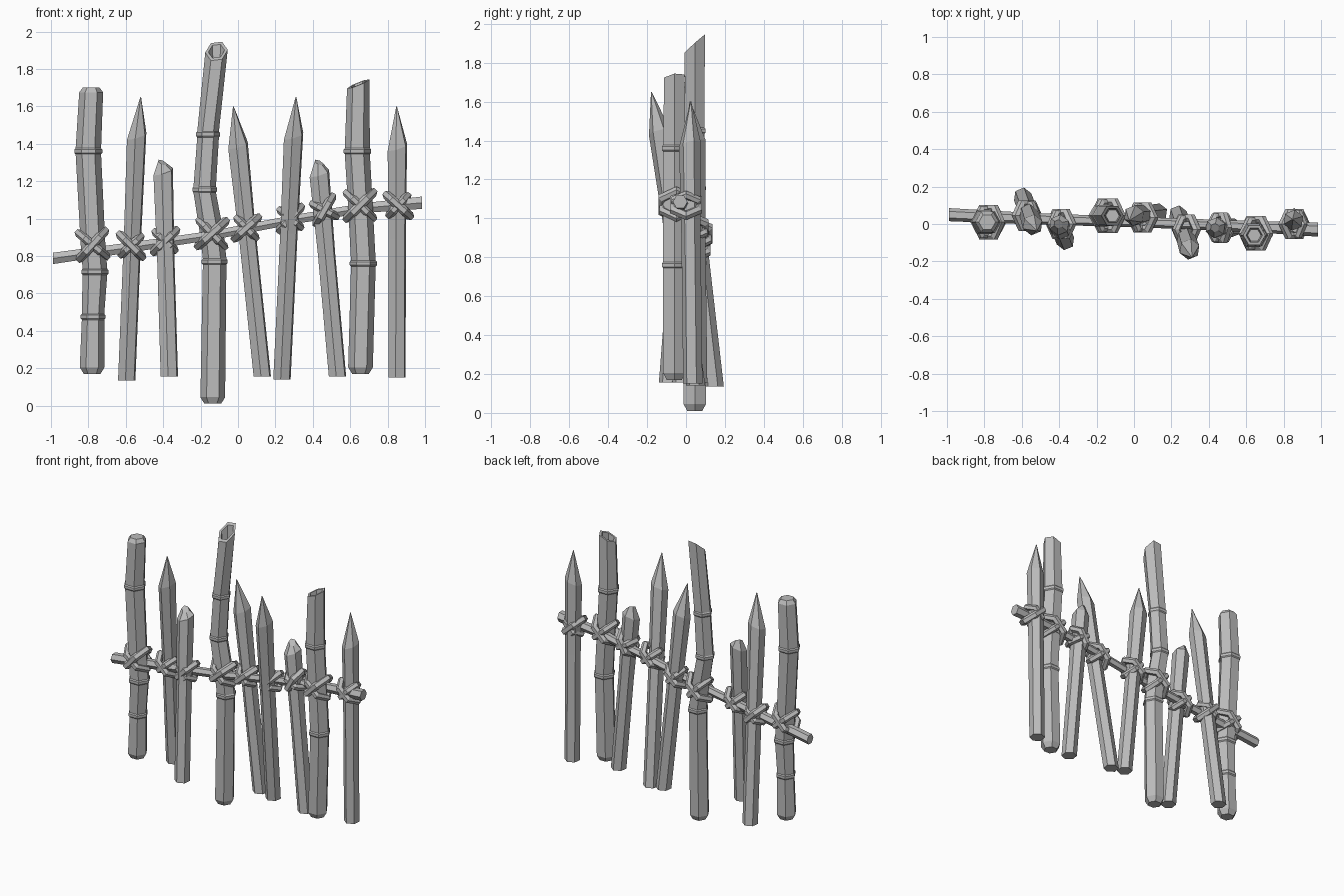
import bpy, bmesh, math
from mathutils import Vector

cube = bpy.data.objects.get("Cube")
if cube:
    bpy.data.objects.remove(cube, do_unlink=True)

grey = bpy.data.materials.new("plain grey")
grey.use_nodes = True
colour = (0.5, 0.5, 0.5, 1)
grey.diffuse_color = colour
bsdf = next(n for n in grey.node_tree.nodes if n.type == 'BSDF_PRINCIPLED')
bsdf.inputs["Base Color"].default_value = colour

X, Y, Z = Vector((1, 0, 0)), Vector((0, 1, 0)), Vector((0, 0, 1))


def ring(centre, radius, u=X, v=Y, sides=6, phase=0.0, tilt=(0, 0)):
    """Points of one cross-section; tilt shears it upwards along x and y."""
    pts = []
    for i in range(sides):
        a = phase + math.tau * i / sides
        d = (u * math.cos(a) + v * math.sin(a)) * radius
        pts.append(Vector(centre) + d + Z * (d.x * tilt[0] + d.y * tilt[1]))
    return pts


def skin(name, rings, closed=False):
    """Bridge successive rings with quads, then cap or close the ends."""
    bm = bmesh.new()
    loops = [[bm.verts.new(p) for p in r] for r in rings]
    pairs = list(zip(loops, loops[1:]))
    if closed:
        pairs.append((loops[-1], loops[0]))
    for a, b in pairs:
        for i in range(len(a)):
            j = (i + 1) % len(a)
            bm.faces.new((a[i], a[j], b[j], b[i]))
    if not closed:
        bm.faces.new(loops[0][::-1])
        bm.faces.new(loops[-1])
    bmesh.ops.remove_doubles(bm, verts=bm.verts, dist=0.0005)
    bmesh.ops.recalc_face_normals(bm, faces=bm.faces)
    mesh = bpy.data.meshes.new(name)
    bm.to_mesh(mesh)
    bm.free()
    mesh.materials.append(grey)
    obj = bpy.data.objects.new(name, mesh)
    bpy.context.collection.objects.link(obj)


def bamboo(name, y, path, tilt=None):
    """path holds (x, z, radius, has_joint); tilt makes a hollow slanted top."""
    x, z, r, _ = path[0]
    rings = [ring((x, y, z - 0.035), r * 0.68)]
    for x, z, r, joint in path[:-1]:
        if joint:
            for dz, k in ((-0.016, 1), (-0.009, 1.1), (0.009, 1.1), (0.016, 1)):
                rings.append(ring((x, y, z + dz), r * k))
        else:
            rings.append(ring((x, y, z), r))
    x, z, r, _ = path[-1]
    if tilt:
        rings.append(ring((x, y, z), r, tilt=tilt))
        rings.append(ring((x, y, z), r * 0.72, tilt=tilt))
        rings.append(ring((x, y, z - 0.09), r * 0.6))
    else:
        rings.append(ring((x, y, z), r))
        rings.append(ring((x, y, z + 0.025), r * 0.7))
    skin(name, rings)


def stake(name, foot, shoulder, tip, blunt=False):
    """Sharpened stick; a blunt one ends in a small slanted facet."""
    foot, shoulder, tip = map(Vector, (foot, shoulder, tip))
    ph = math.radians(22)
    mid = foot.lerp(shoulder, 0.6)
    rings = [ring(foot, 0.05, phase=ph), ring(mid, 0.05, phase=ph),
             ring(shoulder, 0.056, phase=ph, tilt=(0.3, 0.2))]
    rings.append(ring(tip, 0.024 if blunt else 0.002, phase=ph,
                      tilt=(-0.4, 0.5) if blunt else (0, 0)))
    skin(name, rings)


def lashing(name, centre, size, depth, lean, cord):
    """Six-cornered cord loop in a leaning plane around post and beam."""
    a = math.radians(lean)
    along = X * math.cos(a) + Z * math.sin(a)
    normal = along.cross(Y)
    rings = []
    for i in range(6):
        t = math.tau * i / 6
        out = along * math.cos(t) + Y * math.sin(t)
        p = Vector(centre) + along * math.cos(t) * size + Y * math.sin(t) * depth
        rings.append(ring(p, cord, out, normal, sides=6, phase=math.pi / 6))
    skin(name, rings, closed=True)


# Three bamboo posts
bamboo("left_bamboo_post", 0.01, [
    (-0.78, 0.205, 0.066, 0), (-0.775, 0.475, 0.06, 1), (-0.765, 0.715, 0.066, 1),
    (-0.775, 0.86, 0.066, 0), (-0.8, 1.36, 0.068, 1), (-0.785, 1.675, 0.064, 0)])
bamboo("tall_bamboo_post", 0.045, [
    (-0.135, 0.045, 0.066, 0), (-0.125, 0.77, 0.063, 1), (-0.14, 0.92, 0.064, 0),
    (-0.178, 1.155, 0.06, 1), (-0.16, 1.45, 0.058, 1), (-0.115, 1.895, 0.06, 0)],
    tilt=(0.12, 0.9))
bamboo("right_bamboo_post", -0.06, [
    (0.655, 0.205, 0.066, 0), (0.67, 0.76, 0.066, 1), (0.655, 1.06, 0.066, 0),
    (0.638, 1.36, 0.067, 1), (0.643, 1.72, 0.06, 0)], tilt=(0.4, 0.15))

# Sharpened and blunt wooden stakes
stake("stake_1", (-0.595, 0.145, 0.135), (-0.542, -0.005, 1.44), (-0.52, -0.035, 1.65))
stake("stake_2", (-0.367, -0.09, 0.155), (-0.4, -0.005, 1.25), (-0.405, 0.0, 1.30), True)
stake("stake_3", (0.13, 0.06, 0.155), (0.0, 0.045, 1.39), (-0.025, 0.02, 1.6))
stake("stake_4", (0.235, 0.05, 0.14), (0.297, -0.135, 1.44), (0.31, -0.178, 1.65))
stake("stake_5", (0.532, -0.02, 0.155), (0.435, -0.02, 1.24), (0.432, -0.02, 1.30), True)
stake("stake_6", (0.85, 0.035, 0.15), (0.852, 0.02, 1.38), (0.848, 0.025, 1.6))

# Slightly bowed cross beam
beam = [(-0.99, 0.05, 0.787, 0.035), (-0.58, 0.03, 0.845, 0.031),
        (-0.14, 0.015, 0.91, 0.028), (0.3, 0.0, 0.995, 0.028),
        (0.66, -0.015, 1.055, 0.03), (0.985, -0.03, 1.085, 0.038)]
skin("cross_beam", [ring((x, y, z), r, Y, Z) for x, y, z, r in beam])

# Crossed cord lashings: x, y, z, lean of main loop, is thick post
ties = [(-0.778, 0.01, 0.86, 48, 1), (-0.572, 0.045, 0.855, -45, 0),
        (-0.39, 0.0, 0.88, 45, 0), (-0.14, 0.045, 0.92, 42, 1),
        (0.045, 0.035, 0.95, 42, 0), (0.28, -0.03, 1.0, 48, 0),
        (0.462, -0.02, 1.045, 60, 0), (0.652, -0.05, 1.07, 45, 1),
        (0.857, 0.0, 1.07, -42, 0)]
for n, (x, y, z, lean, thick) in enumerate(ties, 1):
    size, depth = (0.098, 0.085) if thick else (0.082, 0.072)
    lashing(f"lashing_main_{n}", (x, y, z), size, depth, lean, 0.025)
    cross = lean - math.copysign(88, lean)
    lashing(f"lashing_cross_{n}", (x, y, z), size * (0.98 if thick else 0.85),
            depth * 0.93, cross, 0.023)
